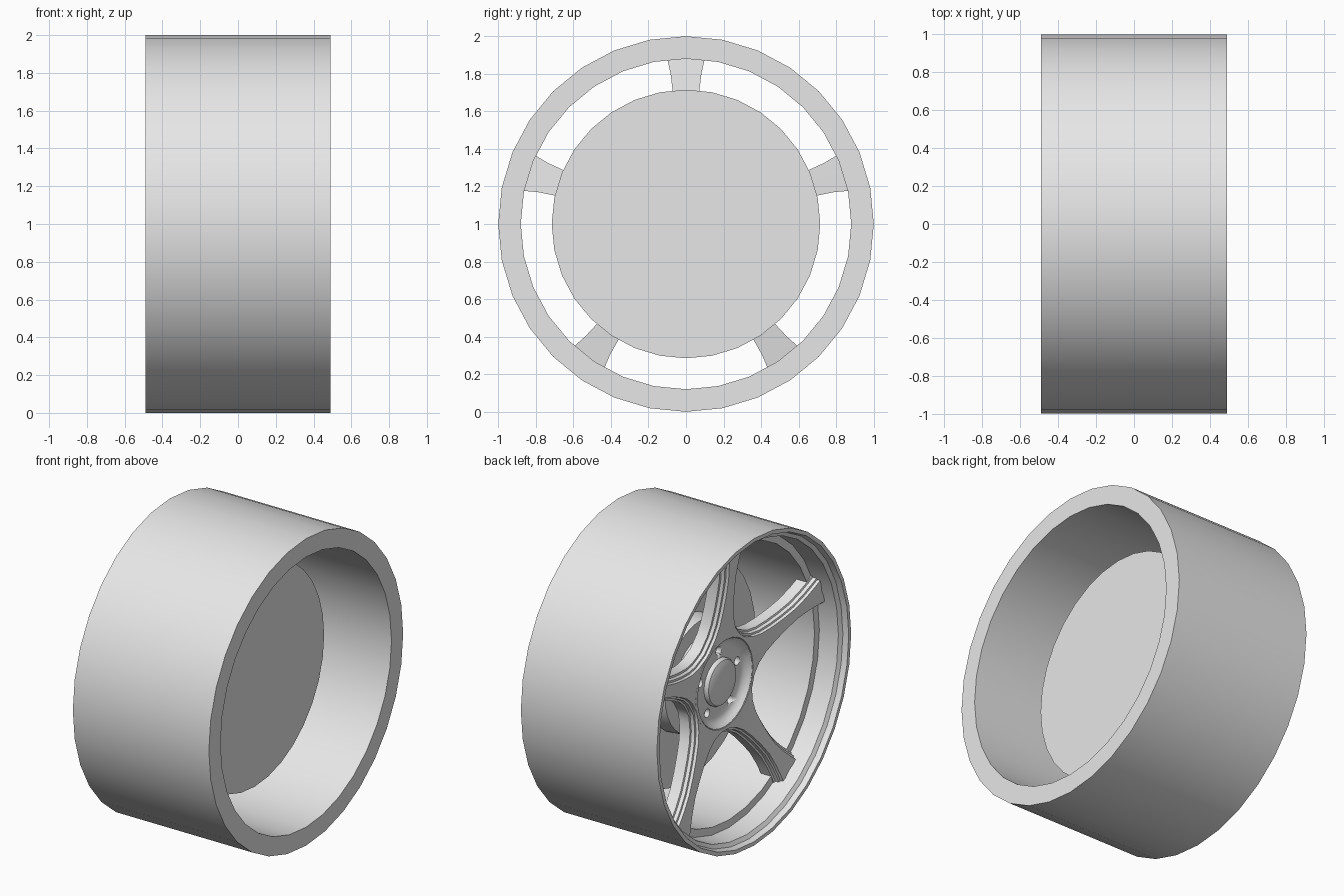
import bpy, bmesh, math
from mathutils import Vector

if "Cube" in bpy.data.objects:
    bpy.data.objects.remove(bpy.data.objects["Cube"])

grey = bpy.data.materials.new("plain_grey")
grey.diffuse_color = (0.8, 0.8, 0.8, 1)
grey.use_nodes = True
grey.node_tree.nodes["Principled BSDF"].inputs["Base Color"].default_value = grey.diffuse_color


def finish(bm, name, merge=1e-4):
    bmesh.ops.remove_doubles(bm, verts=bm.verts, dist=merge)
    bmesh.ops.recalc_face_normals(bm, faces=bm.faces)
    me = bpy.data.meshes.new(name)
    bm.to_mesh(me)
    bm.free()
    me.materials.append(grey)
    ob = bpy.data.objects.new(name, me)
    bpy.context.collection.objects.link(ob)
    bpy.ops.object.select_all(action='DESELECT')
    ob.select_set(True)
    bpy.context.view_layer.objects.active = ob
    bpy.ops.object.shade_smooth_by_angle(angle=math.radians(30))
    return ob


def lathe(name, profile, closed=False, seg=32, centre=(0, 0)):
    """Spin (x, radius) points about the axle; centre is a (y, z) offset."""
    bm = bmesh.new()
    rings = []
    for x, r in profile:
        ring = []
        for i in range(seg):
            a = 2 * math.pi * i / seg
            ring.append(bm.verts.new((x, centre[0] + r * math.sin(a),
                                      1 + centre[1] + r * math.cos(a))))
        rings.append(ring)
    pairs = list(zip(rings, rings[1:]))
    if closed:
        pairs.append((rings[-1], rings[0]))
    for p, q in pairs:
        for i in range(seg):
            j = (i + 1) % seg
            bm.faces.new((p[i], p[j], q[j], q[i]))
    if not closed:
        bm.faces.new(rings[0])
        bm.faces.new(rings[-1])
    return finish(bm, name)


# Barrel with a stepped lip on the spoke side
lathe("barrel", [(-0.49, 1), (-0.49, 0.975), (-0.455, 0.965), (-0.44, 0.94),
                 (-0.31, 0.93), (-0.31, 0.88), (0.49, 0.88), (0.49, 1)], closed=True)

# Brake disc with its raised centre
lathe("brake_disc", [(0.12, 0.715), (0.0, 0.715), (0.0, 0.37), (-0.1, 0.36)])

# Dished hub with five bolt holes
hub = lathe("hub", [(-0.1, 0.26), (-0.2, 0.29), (-0.283, 0.305), (-0.283, 0.285),
                    (-0.262, 0.268), (-0.245, 0.25), (-0.235, 0.225), (-0.235, 0.12)])
for k in range(5):
    a = 2 * math.pi * k / 5
    cutter = lathe("bolt_hole_cutter", [(-0.3, 0.027), (-0.17, 0.027)], seg=12,
                   centre=(0.2 * math.sin(a), 0.2 * math.cos(a)))
    cutter.hide_render = True
    cutter.hide_set(True)
    cut = hub.modifiers.new("bolt_hole", 'BOOLEAN')
    cut.operation = 'DIFFERENCE'
    cut.object = cutter

# Domed centre cap
lathe("centre_cap", [(-0.2, 0.15), (-0.25, 0.15), (-0.262, 0.142), (-0.27, 0.12),
                     (-0.276, 0.07), (-0.278, 0.02)])

# Five spokes: half outline in (along spoke, half width), mirrored and repeated
outline = [(0.267, 0.194), (0.30, 0.165), (0.345, 0.13), (0.41, 0.103), (0.5, 0.085),
           (0.6, 0.074), (0.7, 0.07), (0.8, 0.082), (0.88, 0.1), (0.925, 0.112)]
outline = [Vector(p) for p in outline]
# Stepped edge: (inset from outline, depth behind the front)
steps = [(0.032, 0), (0.028, 0.018), (0.016, 0.02), (0.012, 0.042), (0, 0.045), (0, 0.12)]


def inset(i, d):
    if i == 0:
        return outline[0] - outline[0].normalized() * d
    t = outline[min(i + 1, len(outline) - 1)] - outline[i - 1]
    n = Vector((t.y, -t.x)).normalized()
    return outline[i] + n * d


def middle(i):
    if i <= 3:
        a = math.radians(36 * (1 - i / 3))
        return Vector((0.28 * math.cos(a), 0.28 * math.sin(a)))
    return Vector((outline[i].x, 0))


def front(r):
    return -0.28 - 0.08 * max(0, r - 0.3) / 0.6


bm = bmesh.new()
for k in range(5):
    a = 2 * math.pi * k / 5
    for side in (1, -1):
        grid = []
        for i in range(len(outline)):
            pts = [(middle(i), 0)] + [(inset(i, d), x) for d, x in steps] + [(middle(i), 0.12)]
            row = []
            for p, depth in pts:
                u, v = p.x, p.y * side
                row.append(bm.verts.new((front(p.length) + depth,
                                         u * math.sin(a) + v * math.cos(a),
                                         1 + u * math.cos(a) - v * math.sin(a))))
            grid.append(row)
        for p, q in zip(grid, grid[1:]):
            for j in range(len(p) - 1):
                bm.faces.new((p[j], p[j + 1], q[j + 1], q[j]))
        bm.faces.new(grid[-1])
finish(bm, "spokes")
